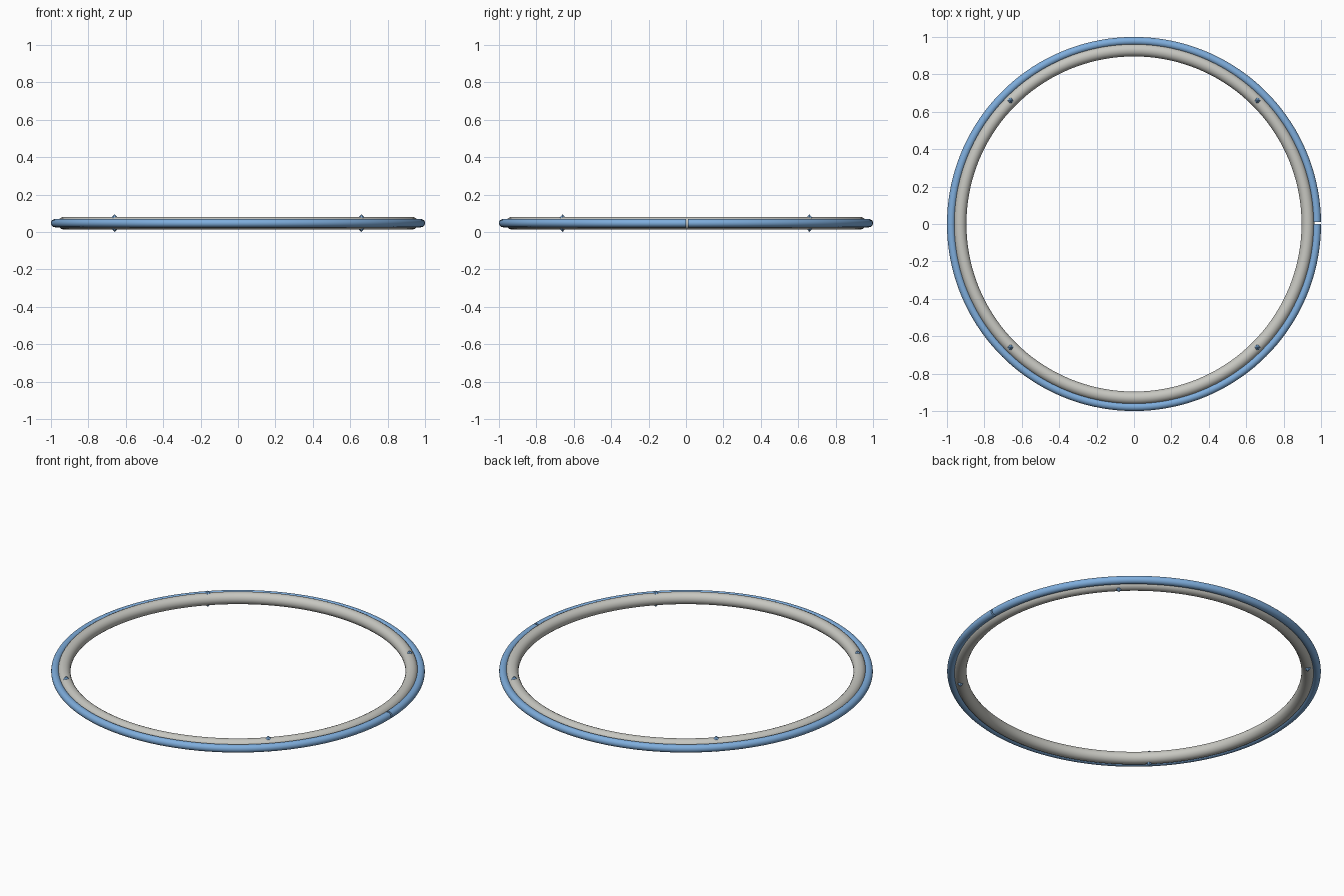
import bpy, bmesh, math
from math import sin, cos, pi

if "Cube" in bpy.data.objects:
    bpy.data.objects.remove(bpy.data.objects["Cube"])

ZC = 0.0475  # mid height of the ring


def material(name, rgb):
    m = bpy.data.materials.new(name)
    m.diffuse_color = (*rgb, 1)
    m.use_nodes = True
    m.node_tree.nodes["Principled BSDF"].inputs["Base Color"].default_value = m.diffuse_color
    return m


GREY = material("warm_grey", (0.57, 0.57, 0.53))
BLUE = material("sky_blue", (0.21, 0.42, 0.72))


def finish(bm, name, mat, smooth):
    bmesh.ops.recalc_face_normals(bm, faces=bm.faces)
    me = bpy.data.meshes.new(name)
    bm.to_mesh(me)
    bm.free()
    me.materials.append(mat)
    ob = bpy.data.objects.new(name, me)
    bpy.context.collection.objects.link(ob)
    if smooth:
        bpy.ops.object.select_all(action='DESELECT')
        ob.select_set(True)
        bpy.context.view_layer.objects.active = ob
        bpy.ops.object.shade_smooth_by_angle(angle=math.radians(40))
    return ob


def ring(name, mat, major, minor, start=0.0, sides=20, steps=144):
    """Round tube swept about z; a start angle above 0 leaves a capped slit."""
    bm = bmesh.new()
    closed = start == 0
    loops = []
    for i in range(steps if closed else steps + 1):
        a = start + (2 * pi - start) * i / steps
        loop = []
        for j in range(sides):
            b = 2 * pi * j / sides
            r = major + minor * cos(b)
            loop.append(bm.verts.new((r * cos(a), r * sin(a), ZC + minor * sin(b))))
        loops.append(loop)
    pairs = list(zip(loops, loops[1:]))
    if closed:
        pairs.append((loops[-1], loops[0]))
    for p, q in pairs:
        for j in range(sides):
            k = (j + 1) % sides
            bm.faces.new((p[j], q[j], q[k], p[k]))
    if not closed:
        bm.faces.new(loops[0])
        bm.faces.new(loops[-1])
    return finish(bm, name, mat, True)


# Inner grey tube and outer blue band with its seam at +x
ring("inner_tube", GREY, 0.930, 0.034)
ring("outer_band", BLUE, 0.978, 0.022, start=0.010)

# Four pointed studs that poke out above and below the tube
for n in range(4):
    a = pi / 4 + n * pi / 2
    bm = bmesh.new()
    rim = [bm.verts.new((0.933 * cos(a) + 0.016 * cos(t), 0.933 * sin(a) + 0.016 * sin(t), z))
           for z in (ZC - 0.031, ZC + 0.031)
           for t in [2 * pi * k / 6 for k in range(6)]]
    low, high = rim[:6], rim[6:]
    bottom = bm.verts.new((0.933 * cos(a), 0.933 * sin(a), 0))
    top = bm.verts.new((0.933 * cos(a), 0.933 * sin(a), 2 * ZC))
    for k in range(6):
        m = (k + 1) % 6
        bm.faces.new((low[k], low[m], high[m], high[k]))
        bm.faces.new((low[m], low[k], bottom))
        bm.faces.new((high[k], high[m], top))
    finish(bm, f"stud_{n + 1}", BLUE, False)
